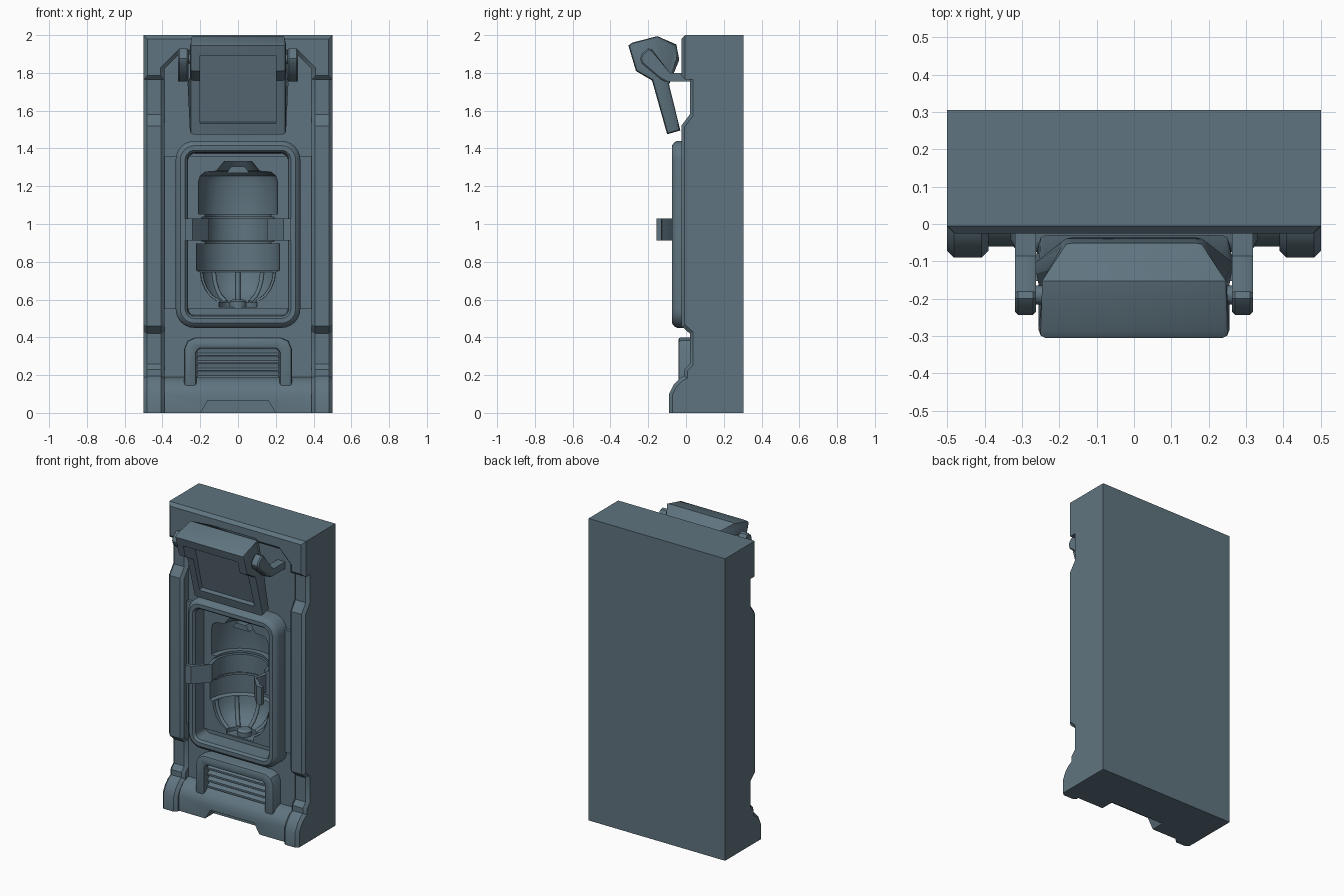
import bpy, bmesh
from math import sin, cos, pi, radians
from mathutils import Vector

if "Cube" in bpy.data.objects:
    bpy.data.objects.remove(bpy.data.objects["Cube"], do_unlink=True)

# One painted-metal material
metal = bpy.data.materials.new("blue_grey_metal")
metal.use_nodes = True
color = (0.115, 0.175, 0.215, 1)
metal.diffuse_color = color
bsdf = next(n for n in metal.node_tree.nodes if n.type == 'BSDF_PRINCIPLED')
bsdf.inputs["Base Color"].default_value = color
bsdf.inputs["Roughness"].default_value = 0.6


def finish(name, bm):
    bmesh.ops.recalc_face_normals(bm, faces=bm.faces)
    mesh = bpy.data.meshes.new(name)
    bm.to_mesh(mesh)
    bm.free()
    mesh.materials.append(metal)
    obj = bpy.data.objects.new(name, mesh)
    bpy.context.collection.objects.link(obj)
    return obj


def prism(name, pts, axis, a, b, bevel=0, where=None, shape=None, segments=1):
    """Extrude a 2D outline along an axis; bevel the cap edges chosen by where."""
    def place(p, h):
        return {'x': (h, *p), 'y': (p[0], h, p[1]), 'z': (*p, h)}[axis]
    bm = bmesh.new()
    caps = [[bm.verts.new(place(p, h)) for p in pts] for h in (a, b)]
    n = len(pts)
    for cap in caps:
        bm.faces.new(cap)
    for i in range(n):
        j = (i + 1) % n
        bm.faces.new((caps[0][i], caps[0][j], caps[1][j], caps[1][i]))
    if shape:
        for v in bm.verts:
            shape(v.co)
    if bevel:
        k = 'xyz'.index(axis)
        edges = [e for e in bm.edges
                 if abs(e.verts[0].co[k] - e.verts[1].co[k]) < abs(a - b) / 2
                 and (where is None or all(where(v.co) for v in e.verts))]
        bmesh.ops.recalc_face_normals(bm, faces=bm.faces)
        bmesh.ops.bevel(bm, geom=edges, offset=bevel, segments=segments,
                        affect='EDGES', profile=0.5, clamp_overlap=True)
    return finish(name, bm)


def box(name, x0, x1, y0, y1, z0, z1):
    return prism(name, [(x0, y0), (x1, y0), (x1, y1), (x0, y1)], 'z', z0, z1)


def lathe(name, profile, y):
    bm = bmesh.new()
    vs = [bm.verts.new((r, y, z)) for r, z in profile]
    es = [bm.edges.new(pair) for pair in zip(vs, vs[1:])]
    bmesh.ops.spin(bm, geom=vs + es, cent=(0, y, 0), axis=(0, 0, 1),
                   angle=2 * pi, steps=40)
    bmesh.ops.remove_doubles(bm, verts=bm.verts, dist=0.0005)
    return finish(name, bm)


def carve(targets, cutter):
    for obj in targets:
        mod = obj.modifiers.new("cut", 'BOOLEAN')
        mod.operation, mod.solver, mod.object = 'DIFFERENCE', 'EXACT', cutter
        bpy.context.view_layer.objects.active = obj
        bpy.ops.object.modifier_apply(modifier=mod.name)
    bpy.data.objects.remove(cutter, do_unlink=True)


def rounded_loop(w, z0, z1, r, steps=6):
    pts = []
    for q, (sx, cz) in enumerate([(1, z1 - r), (-1, z1 - r), (-1, z0 + r), (1, z0 + r)]):
        for i in range(steps + 1):
            t = pi / 2 * (q + i / steps)
            pts.append((sx * (w - r) + r * cos(t), cz + r * sin(t)))
    return pts


def frame(name, w, z0, z1, r, section):
    """Rounded rectangular frame lofted through (inset, y) steps."""
    bm = bmesh.new()
    loops = [[bm.verts.new((x, y, z)) for x, z in
              rounded_loop(w - d, z0 + d, z1 - d, r - d)] for d, y in section]
    n = len(loops[0])
    for k, la in enumerate(loops):
        lb = loops[(k + 1) % len(loops)]
        for i in range(n):
            j = (i + 1) % n
            bm.faces.new((la[i], la[j], lb[j], lb[i]))
    return finish(name, bm)


# Main slab and raised middle panel
body = box("wall_body", -.5, .5, .04, .305, 0, 2)
panel = box("middle_panel", -.4, .4, .02, .08, .55, 1.36)

# Header with slanted inner corners
half = [(.5, 2), (.5, 1.765), (.39, 1.765), (.39, 1.82), (.31, 1.9)]
prism("header", half + [(-x, z) for x, z in reversed(half)], 'y', -.025, .08, .02,
      lambda c: c.y < 0)

# Side columns with stepped feet
column = [(.08, 0), (-.09, 0), (-.09, .1), (-.065, .15), (-.03, .185), (-.01, .195),
          (-.01, .23), (.02, .26), (.02, .42), (-.025, .46), (-.025, 1.52),
          (.02, 1.58), (.02, 1.85), (.08, 1.85)]
for side, label in ((1, "left"), (-1, "right")):
    prism(label + "_column", column, 'x', .39 * side, .5 * side, .018,
          lambda c: c.y < .05)

# Base skirt with a notch at the floor
skirt = prism("base_skirt", [(.08, 0), (-.06, 0), (-.06, .1), (-.045, .14),
                             (-.01, .175), (.04, .19), (.08, .19)], 'x', -.4, .4)
carve([skirt], prism("notch_cutter", [(-.205, -.01), (-.16, .065), (.16, .065),
                                      (.205, -.01)], 'y', -.2, .03))

# Canister-shaped cavity
AXIS = .02
dome = [(.1, .585), (.145, .615), (.175, .655), (.193, .70), (.2, .745)]
cavity = [(0, .56), (.1, .56)] + dome + [
    (.22, .755), (.22, .895), (.19, .905), (.19, 1.04), (.21, 1.05), (.21, 1.22),
    (.2, 1.255), (.175, 1.275), (.115, 1.28), (.075, 1.33), (0, 1.33)]
carve([body, panel], lathe("cavity_cutter", cavity, AXIS))

# Ribs and boss at the bottom of the cavity
for i in range(5):
    t = radians(10 + 40 * i)
    curve = bpy.data.curves.new("cavity_rib", 'CURVE')
    curve.dimensions, curve.bevel_depth, curve.bevel_resolution = '3D', .013, 1
    line = curve.splines.new('POLY')
    line.points.add(len(dome) - 1)
    for p, (r, z) in zip(line.points, dome):
        p.co = (r * cos(t), AXIS + r * sin(t), z, 1)
    curve.materials.append(metal)
    bpy.context.collection.objects.link(bpy.data.objects.new("cavity_rib", curve))
lathe("cavity_boss", [(0, .55), (.045, .55), (.045, .59), (.03, .6), (0, .6)], .07)

# Rim lips inside the cavity and neck block at its top
for z in (.9, 1.045):
    arc = [(cos(pi * i / 20), sin(pi * i / 20)) for i in range(21)]
    prism("cavity_lip", [(.175 * c, AXIS + .175 * s) for c, s in arc] +
          [(.215 * c, AXIS + .215 * s) for c, s in reversed(arc)], 'z', z - .007, z + .007)
prism("neck_block", [(-.06, 1.27), (-.035, 1.305), (.035, 1.305), (.06, 1.27)],
      'y', .03, .13)

# Spring strap: arc round the back with flared ends
angles = [radians(-25 + 230 * i / 28) for i in range(29)]
inner = [(.17 * cos(t), AXIS + .17 * sin(t)) for t in angles]
outer = [(.192 * cos(t), AXIS + .192 * sin(t)) for t in angles]
inner = [(.28, -.155), (.24, -.15), (.19, -.095)] + inner + \
        [(-.19, -.095), (-.24, -.15), (-.28, -.155)]
outer = [(.28, -.13), (.25, -.127), (.207, -.08)] + outer + \
        [(-.207, -.08), (-.25, -.127), (-.28, -.13)]
prism("canister_strap", inner + outer[::-1], 'z', .912, 1.03)

# Raised frame round the cavity
frame("cavity_frame", .33, .45, 1.44, .1,
      [(0, .06), (0, -.045), (.008, -.062), (.025, -.075), (.05, -.075), (.062, -.06),
       (.068, .06)])

# Arched surround and louvres of the vent
arch = [(.285, .13), (.285, .34), (.267, .382), (.225, .4)]
hole = [(.22, .13), (.22, .32), (.212, .332), (.2, .34)]
mirror = lambda pts: [(-x, z) for x, z in reversed(pts)]
prism("vent_surround", arch + mirror(arch) + [(-x, z) for x, z in hole] + hole[::-1],
      'y', -.04, .06, .014, lambda c: c.y < 0, segments=2)
for i in range(4):
    z = .185 + .04 * i
    prism("vent_louvre", [(.06, z), (-.015, z), (-.015, z + .012), (.035, z + .036),
                          (.06, z + .036)], 'x', -.215, .215)


# Open lid with an inset window
def taper(c):
    if c.y > -.07 and c.z > 1.8:
        c.x *= .72


lid = prism("lid", [(-.305, 1.945), (-.265, 1.81), (-.18, 1.76), (-.1, 1.475),
                    (-.03, 1.495), (-.09, 1.74), (-.035, 1.87), (-.05, 1.95),
                    (-.15, 1.995), (-.285, 1.96)],
            'x', -.255, .255, .018, shape=taper, segments=2)
carve([lid], prism("window_cutter", [(-.088, 1.54), (-.18, 1.895), (-.5, 1.885),
                                     (-.5, 1.42), (-.15, 1.525)], 'x', -.2, .2))

# Cranked hinge arms and pins
arm = [(-.243, 1.875), (-.235, 1.9), (-.2, 1.93), (-.18, 1.925), (-.085, 1.8),
       (.06, 1.8), (.06, 1.755), (-.115, 1.755), (-.135, 1.765), (-.235, 1.85)]
pin = [(-.19 + .025 * cos(pi * i / 6), 1.875 + .025 * sin(pi * i / 6)) for i in range(12)]
for side, label in ((1, "left"), (-1, "right")):
    prism(label + "_hinge_arm", arm, 'x', .262 * side, .318 * side, .008,
          lambda c: c.y < .05)
    prism(label + "_hinge_pin", pin, 'x', .23 * side, .29 * side)

# Smooth the rounded parts, keep hard edges
bpy.ops.object.select_all(action='DESELECT')
for obj in bpy.context.collection.objects:
    if obj.type == 'MESH' and metal.name in obj.data.materials:
        obj.select_set(True)
        bpy.context.view_layer.objects.active = obj
bpy.ops.object.shade_smooth_by_angle(angle=radians(32))
